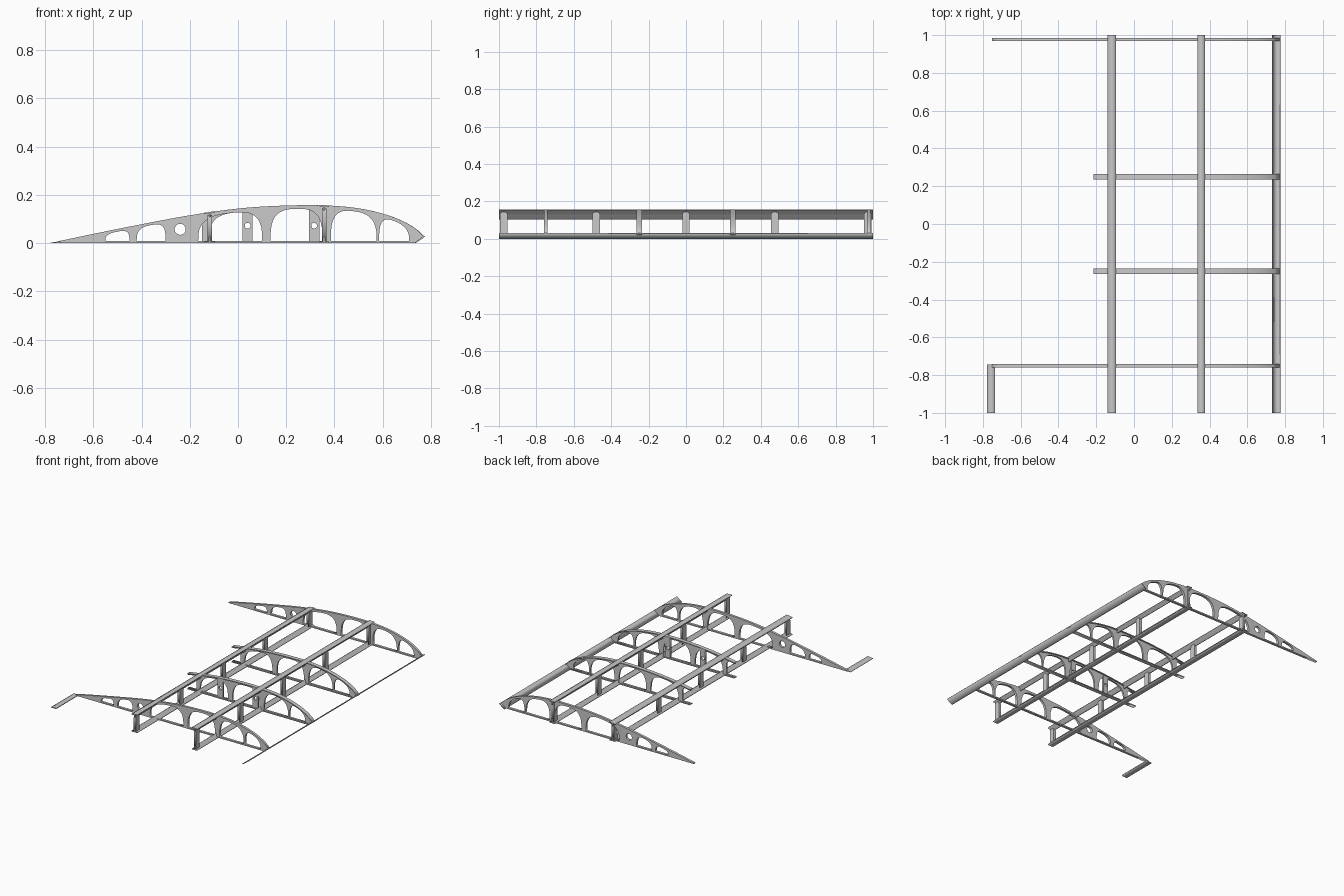
import bpy
import math

if "Cube" in bpy.data.objects:
    bpy.data.objects.remove(bpy.data.objects["Cube"])

grey = bpy.data.materials.new("light_grey_metal")
grey.use_nodes = True
COLOUR = (0.59, 0.59, 0.59, 1)
grey.diffuse_color = COLOUR
grey.node_tree.nodes["Principled BSDF"].inputs["Base Color"].default_value = COLOUR

# Upper airfoil line, (x, z) from trailing edge to nose
AIRFOIL = [(-.78, 0), (-.6, .038), (-.4, .078), (-.2, .115), (0, .143), (.18, .155),
           (.36, .156), (.5, .144), (.62, .116), (.7, .083), (.75, .05), (.772, .027)]


def top(x):
    """Height of the airfoil at x, smoothly interpolated."""
    p = AIRFOIL
    i = max(k for k in range(len(p) - 1) if k == 0 or p[k][0] <= x)

    def slope(k):
        a, b = p[max(k - 1, 0)], p[min(k + 1, len(p) - 1)]
        return (b[1] - a[1]) / (b[0] - a[0])
    (xa, za), (xb, zb) = p[i], p[i + 1]
    h = xb - xa
    t = (x - xa) / h
    return (za * (1 + 2 * t) * (1 - t) ** 2 + zb * t * t * (3 - 2 * t)
            + h * slope(i) * t * (1 - t) ** 2 - h * slope(i + 1) * t * t * (1 - t))


def prism(name, loops, y, width):
    """Extrude an x-z outline (with hole loops) along y, centred on y."""
    curve = bpy.data.curves.new(name, 'CURVE')
    curve.dimensions = '2D'
    curve.fill_mode = 'BOTH'
    curve.extrude = width / 2
    for loop in loops:
        s = curve.splines.new('POLY')
        s.points.add(len(loop) - 1)
        for pt, (x, z) in zip(s.points, loop):
            pt.co = (x, z, 0, 1)
        s.use_cyclic_u = True
    temp = bpy.data.objects.new(name + "_outline", curve)
    bpy.context.collection.objects.link(temp)
    deps = bpy.context.evaluated_depsgraph_get()
    mesh = bpy.data.meshes.new_from_object(temp.evaluated_get(deps))
    bpy.data.objects.remove(temp)
    mesh.materials.clear()
    mesh.materials.append(grey)
    ob = bpy.data.objects.new(name, mesh)
    ob.rotation_euler.x = math.pi / 2
    ob.location.y = y
    bpy.context.collection.objects.link(ob)
    return ob


def rect(x0, x1, z0, z1):
    return [(x0, z0), (x1, z0), (x1, z1), (x0, z1)]


def line(x0, x1, drop=0, n=40):
    """Points along the airfoil, lowered by drop."""
    xs = [x0 + (x1 - x0) * i / n for i in range(n + 1)]
    return [(x, top(x) - drop) for x in xs]


def arch(x0, x1, margin=.015, base=.009, n=24):
    """Lightening hole with straight sides and a rounded top under the airfoil."""
    pts = []
    for i in range(n + 1):
        c, s = math.cos(math.pi * i / n), math.sin(math.pi * i / n)
        u = math.copysign(abs(c) ** .65, c)
        x = (x0 + x1) / 2 + u * (x1 - x0) / 2
        pts.append((x, base + (top(x) - margin - base) * max(s, 0) ** .65))
    return pts


def circle(x, z, r, n=20):
    return [(x + r * math.cos(2 * math.pi * i / n), z + r * math.sin(2 * math.pi * i / n))
            for i in range(n)]


# Full end ribs
NOSE = .772
main_arches = [arch(.135, .35), arch(.385, .575), arch(.585, .71)]
full_outline = [(-.752, 0), (.733, 0)] + line(NOSE, -.752)
full_holes = [arch(-.55, -.45, .011), arch(-.42, -.3, .011), circle(-.24, .057, .023),
              arch(-.165, .1)] + main_arches
for name, y in (("front_end_rib", -.75), ("back_end_rib", .977)):
    prism(name, [full_outline] + full_holes, y, .017)

# Short middle ribs: web open at the tail, with wide cap strips
TAIL = -.215
mid_outline = ([(TAIL, 0), (.733, 0)] + line(NOSE, TAIL) + line(TAIL, -.165, .013, 4)
               + [(-.15, .09), (-.15, .009), (TAIL, .009)])
mid_holes = [arch(-.12, .1)] + main_arches
for side, y in (("front", -.25), ("back", .25)):
    prism(side + "_middle_rib_web", [mid_outline] + mid_holes, y, .012)
    prism(side + "_middle_rib_top_strip",
          [line(TAIL, NOSE) + line(NOSE, TAIL, .006)], y, .028)
    prism(side + "_middle_rib_bottom_strip", [rect(TAIL, .73, 0, .006)], y, .028)

# Drilled bracket plates on the front middle rib
for name, x in (("rear_bracket", .04), ("main_bracket", .316)):
    prism(name, [rect(x - .021, x + .021, .004, top(x) - .008), circle(x, .072, .012)],
          -.25, .014)

# Two spars: T-shaped upper and lower caps joined by rounded posts
for name, x, half in (("rear_spar", -.117, .022), ("main_spar", .357, .02)):
    a, b, w = x - half, x + half, .004
    za, zb, zt = top(a), top(b), top(x)
    upper = [(a, za + .001), (b, zb + .001), (b, zb - .005), (x + w, zt - .005),
             (x + w, zt - .025), (x - w, zt - .025), (x - w, zt - .005), (a, za - .005)]
    lower = [(a, 0), (b, 0), (b, .006), (x + w, .006),
             (x + w, .026), (x - w, .026), (x - w, .006), (a, .006)]
    prism(name + "_upper_cap", [upper], 0, 2)
    prism(name + "_lower_cap", [lower], 0, 2)
    for i, y in enumerate((-.975, -.48, 0, .475, .972)):
        # Post outline lies in the y-z plane, so it is turned about z
        r, high = .02, zt - .012
        outline = [(-r, .007), (r, .007)]
        for k in range(9):
            t = math.pi * k / 8
            outline.append((r * math.cos(t), high - .015 + .015 * math.sin(t)))
        post = prism(f"{name}_post_{i + 1}", [outline], y, .018)
        post.location.x = x
        post.rotation_euler.z = math.pi / 2

# Slanted leading edge strip
prism("leading_edge", [[(.73, 0), (.737, 0), (.775, .026), (.771, .031)]], 0, 2)

# Short trailing edge strip
prism("trailing_edge", [[(-.777, 0), (-.735, 0), (-.735, .008), (-.777, .002)]], -.872, .256)
